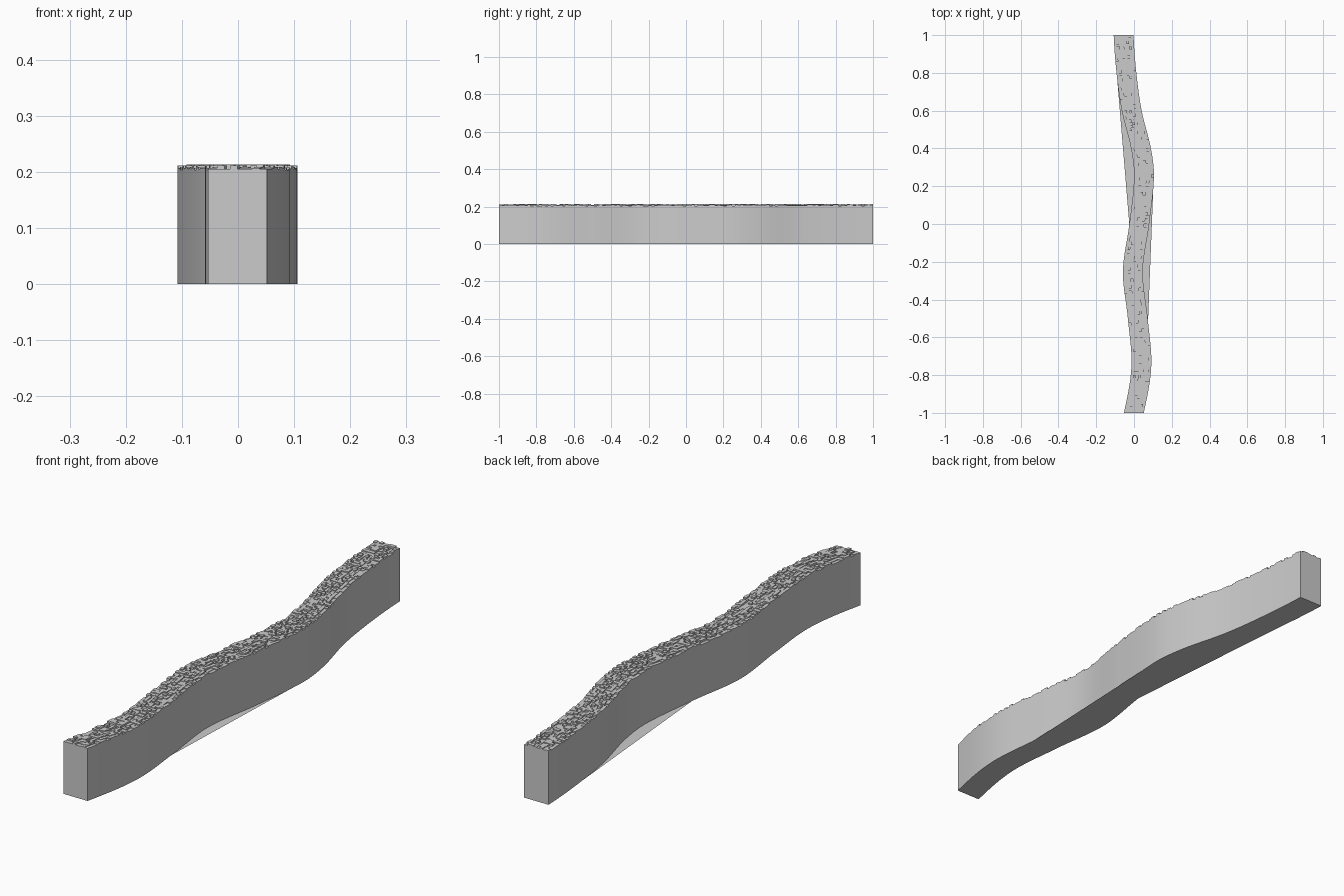
import bpy, bmesh, random

if "Cube" in bpy.data.objects:
    bpy.data.objects.remove(bpy.data.objects["Cube"])

random.seed(4)
ROWS, COLS = 130, 8
HALF = 0.0525          # half width of the wall
BASE = 0.203           # height where the rough top begins

# centre line of the wall, (y, x)
PATH = [(-1.2, -0.06), (-1, -0.001), (-0.75, 0.039), (-0.5, 0.02), (-0.25, -0.006),
        (0, 0.028), (0.25, 0.053), (0.4, 0.037), (0.6, -0.012), (0.8, -0.04),
        (1, -0.055), (1.2, -0.056)]


def centre(y):
    """Smooth Hermite interpolation of the path."""
    i = 1
    while i < len(PATH) - 3 and y > PATH[i + 1][0]:
        i += 1
    (ya, xa), (y0, x0), (y1, x1), (yb, xb) = PATH[i - 1:i + 3]
    d = y1 - y0
    t = (y - y0) / d
    m0 = (x1 - xa) / (y1 - ya) * d
    m1 = (xb - x0) / (yb - y0) * d
    return ((2*t**3 - 3*t**2 + 1) * x0 + (t**3 - 2*t**2 + t) * m0
            + (3*t**2 - 2*t**3) * x1 + (t**3 - t**2) * m1)


def row_y(j):
    return -1 + 2 * j / ROWS


def point(i, j, z):
    y = row_y(j)
    return (centre(y) - HALF + 2 * HALF * i / COLS, y, z)


def chord(y, a, b):
    """x on the straight line a-b, or None outside its y range."""
    if not a[0] <= y <= b[0]:
        return None
    return a[1] + (b[1] - a[1]) * (y - a[0]) / (b[0] - a[0])


def bottom_edges(j):
    """Underside outline: hollows of the curve are bridged by straight lines."""
    y = row_y(j)
    left, right = centre(y) - HALF, centre(y) + HALF
    l = chord(y, (0.0, -0.025), (0.9, -0.1))
    r = chord(y, (-0.52, 0.074), (0.16, 0.101))
    left = left if l is None else min(left, l)
    right = right if r is None else max(right, r)
    return (left, y, 0), (right, y, 0)


def finish(name, bm):
    bmesh.ops.remove_doubles(bm, verts=bm.verts, dist=1e-5)
    bmesh.ops.recalc_face_normals(bm, faces=bm.faces)
    mesh = bpy.data.meshes.new(name)
    bm.to_mesh(mesh)
    bm.free()
    ob = bpy.data.objects.new(name, mesh)
    bpy.context.collection.objects.link(ob)
    return ob


def quad(bm, *pts):
    bm.faces.new([bm.verts.new(p) for p in pts])


# wall sides, ends and underside
bm = bmesh.new()
for j in range(ROWS):
    for i in (0, COLS):
        quad(bm, point(i, j, 0), point(i, j + 1, 0), point(i, j + 1, BASE), point(i, j, BASE))
    (a, b), (c, d) = bottom_edges(j), bottom_edges(j + 1)
    quad(bm, a, b, d, c)
for j in (0, ROWS):
    quad(bm, point(0, j, 0), point(COLS, j, 0), point(COLS, j, BASE), point(0, j, BASE))
wall = finish("wavy_wall", bm)
bpy.context.view_layer.objects.active = wall
wall.select_set(True)
bpy.ops.object.shade_smooth_by_angle()

# rough stepped top: small blocks of random height
heights = {(i, j): BASE + random.choice((0.001, 0.003, 0.005, 0.007, 0.009))
           + (0.001 if 0 < i < COLS - 1 else -0.001)
           for i in range(COLS) for j in range(ROWS)}
bm = bmesh.new()
for j in range(ROWS + 1):
    for i in range(COLS + 1):
        h = heights.get((i, j), BASE)
        if (i, j) in heights:
            quad(bm, point(i, j, h), point(i + 1, j, h), point(i + 1, j + 1, h), point(i, j + 1, h))
        # step walls towards the previous column and row
        g = heights.get((i - 1, j), BASE)
        if abs(g - h) > 1e-4:
            quad(bm, point(i, j, g), point(i, j + 1, g), point(i, j + 1, h), point(i, j, h))
        g = heights.get((i, j - 1), BASE)
        if abs(g - h) > 1e-4:
            quad(bm, point(i, j, g), point(i + 1, j, g), point(i + 1, j, h), point(i, j, h))
finish("rough_top", bm)
